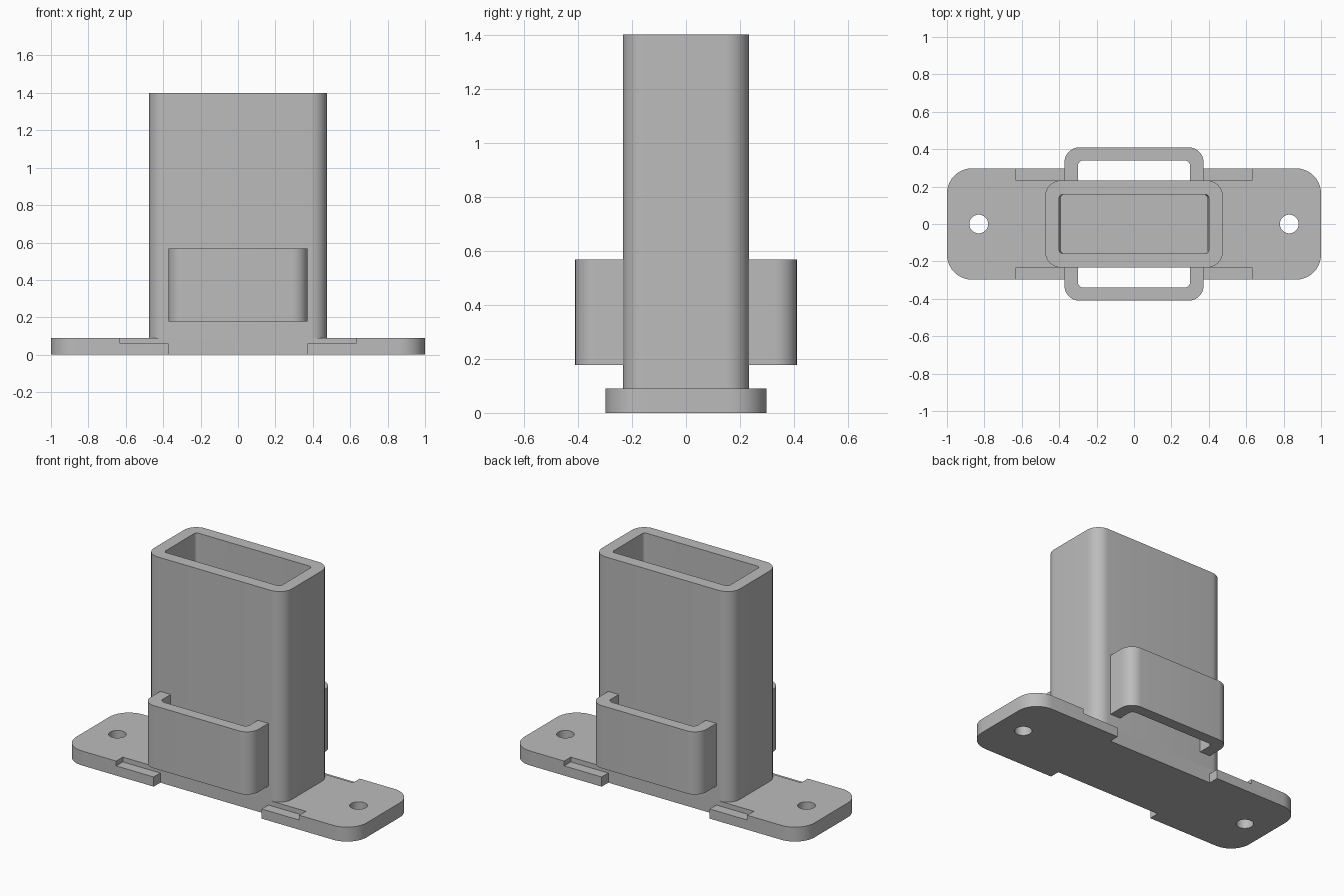
import bpy, bmesh
from math import cos, sin, pi

cube = bpy.data.objects.get("Cube")
if cube:
    bpy.data.objects.remove(cube, do_unlink=True)

grey = bpy.data.materials.new("mid grey")
grey.use_nodes = True
GREY = (0.5, 0.5, 0.5, 1)
grey.diffuse_color = GREY
grey.node_tree.nodes["Principled BSDF"].inputs["Base Color"].default_value = GREY


def prism(name, half_x, half_y, z0, z1, radius=0, centre=(0, 0), base_scale=1, steps=10):
    """Upright prism on a rounded rectangle; base_scale narrows the foot in x."""
    outline = []
    for i, (sx, sy) in enumerate([(1, 1), (-1, 1), (-1, -1), (1, -1)]):
        for k in range(steps + 1 if radius else 1):
            a = pi / 2 * (i + k / steps)
            outline.append((sx * (half_x - radius) + radius * cos(a),
                            sy * (half_y - radius) + radius * sin(a)))
    if radius == half_x == half_y:  # full circle: drop doubled points
        outline = [p for k, p in enumerate(outline) if k % (steps + 1) < steps]
    bm = bmesh.new()
    cx, cy = centre
    low = [bm.verts.new((cx + x * base_scale, cy + y, z0)) for x, y in outline]
    high = [bm.verts.new((cx + x, cy + y, z1)) for x, y in outline]
    bm.faces.new(low[::-1])
    bm.faces.new(high)
    n = len(outline)
    for k in range(n):
        j = (k + 1) % n
        bm.faces.new((low[k], low[j], high[j], high[k]))
    mesh = bpy.data.meshes.new(name)
    bm.to_mesh(mesh)
    bm.free()
    mesh.materials.append(grey)
    obj = bpy.data.objects.new(name, mesh)
    bpy.context.collection.objects.link(obj)
    return obj


def activate(obj):
    bpy.ops.object.select_all(action='DESELECT')
    obj.select_set(True)
    bpy.context.view_layer.objects.active = obj


def cut(obj, *cutters):
    for cutter in cutters:
        activate(obj)
        mod = obj.modifiers.new("cut", 'BOOLEAN')
        mod.operation = 'DIFFERENCE'
        mod.solver = 'EXACT'
        mod.object = cutter
        bpy.ops.object.modifier_apply(modifier=mod.name)
        bpy.data.objects.remove(cutter, do_unlink=True)


def smooth(obj):
    activate(obj)
    bpy.ops.object.shade_smooth_by_angle(angle=pi / 6)


PLATE_TOP = 0.09
TUBE_Y = 0.233

# Mounting plate with screw holes and stepped notches front and back
plate = prism("base_plate", 1, 0.298, 0, PLATE_TOP, 0.135)
for x in (-0.83, 0.83):
    cut(plate, prism("screw_hole", 0.05, 0.05, -0.1, 0.2, 0.05, (x, 0)))
for side in (-1, 1):
    middle = (0, side * (TUBE_Y + 0.2))
    cut(plate,
        prism("through_notch", 0.372, 0.2, -0.1, 0.2, centre=middle),
        prism("step_notch", 0.63, 0.2, 0.06, 0.2, centre=middle))
smooth(plate)

# Upright holder tube, open at the top with the plate as its floor
tube = prism("holder_tube", 0.475, TUBE_Y, PLATE_TOP, 1.4, 0.085)
cut(tube, prism("cavity", 0.4, 0.158, 0, 1.401, 0.02, base_scale=0.975))
smooth(tube)

# Strap loops on the front and back of the tube
for side, name in ((-1, "front_loop"), (1, "back_loop")):
    loop = prism(name, 0.372, 0.41, 0.178, 0.568, 0.08)
    cut(loop,
        prism("loop_gap", 0.3, 0.34, 0, 1, 0.03),
        prism("loop_trim", 0.6, 0.5, 0, 1, centre=(0, -side * 0.3)))
    smooth(loop)
